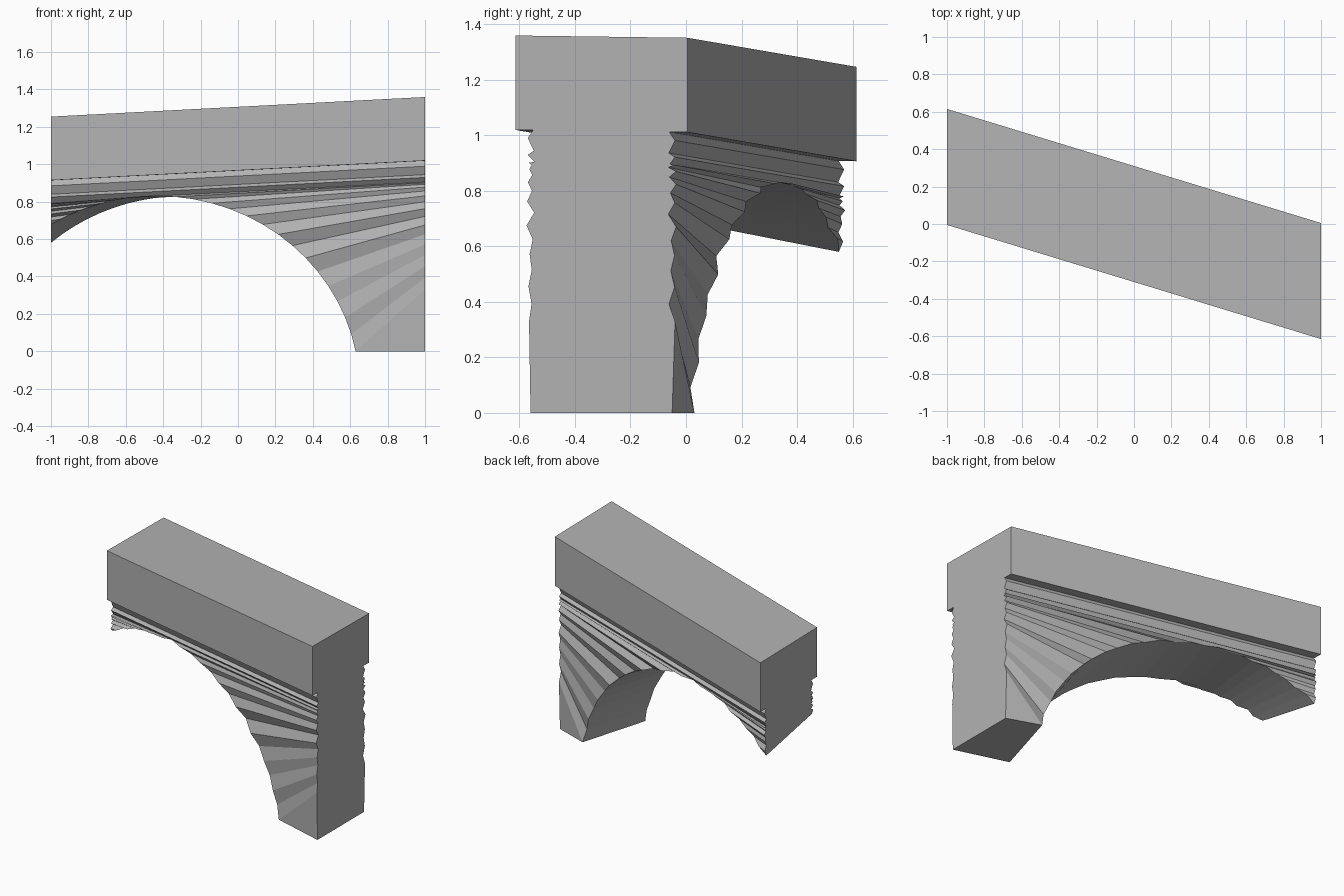
import bpy, bmesh, math, random

random.seed(4)
cube = bpy.data.objects.get("Cube")
if cube:
    bpy.data.objects.remove(cube, do_unlink=True)

# Stone colour
stone = bpy.data.materials.new("grey_stone")
stone.use_nodes = True
colour = (0.45, 0.45, 0.45, 1)
stone.diffuse_color = colour
stone.node_tree.nodes["Principled BSDF"].inputs["Base Color"].default_value = colour


def finish(name, bm):
    bmesh.ops.recalc_face_normals(bm, faces=bm.faces)
    mesh = bpy.data.meshes.new(name)
    bm.to_mesh(mesh)
    bm.free()
    mesh.materials.append(stone)
    bpy.context.collection.objects.link(bpy.data.objects.new(name, mesh))


def wall_y(x, side):
    """Outer line of the skewed plan; side is -1 at the front, 1 at the back."""
    return 0.31 * side - 0.305 * x


def beam_bottom(x, y):
    return 0.963 + 0.0485 * x - 0.013 * y


# Beam on top: a skewed, slightly tilted slab
bm = bmesh.new()
rings = []
for lift in (0, 0.34):
    ring = []
    for x, side in ((-1, -1), (1, -1), (1, 1), (-1, 1)):
        y = wall_y(x, side)
        ring.append(bm.verts.new((x, y, beam_bottom(x, y) + lift)))
    bm.faces.new(ring)
    rings.append(ring)
for i in range(4):
    j = (i + 1) % 4
    bm.faces.new((rings[0][i], rings[0][j], rings[1][j], rings[1][i]))
finish("top_beam", bm)

# Arch: folded stone faces between the vault curve and the two wall ends
RIGHT, LEFT = 15, 10
CENTRE, RADIUS_S, RADIUS_Z, DROP = -0.38, 1.1335, 1.03, 0.2
DEPTHS = (0.09, 0.075, 0.03, -0.004)
bm = bmesh.new()


def build_side(side):
    """Return the vault, +x end, -x end vertices and the base corner."""
    inset = 0.055

    def vert(x, z, fold):
        return bm.verts.new((x, wall_y(x, side) - side * (inset + fold), z))

    # The vault runs square to the wall, so its x shifts from front to back
    shift = -0.074 * side
    start = math.asin(DROP / RADIUS_Z)
    end = math.acos((-1.046 + shift - CENTRE) / RADIUS_S)
    angles = [start + (math.pi / 2 - start) * i / RIGHT for i in range(RIGHT)]
    angles += [math.pi / 2 + (end - math.pi / 2) * i / LEFT for i in range(LEFT + 1)]
    vault, plus_end, minus_end = [], [], []
    corner = vert(1, 0, 0)
    low = RADIUS_Z * math.sin(end) - DROP
    top_z = RADIUS_Z - DROP
    for i, a in enumerate(angles):
        fold = (0.012 if i % 2 else -0.012) * random.uniform(0.2, 1.3)
        x = (CENTRE + RADIUS_S * math.cos(a) - shift) / 1.046
        z = RADIUS_Z * math.sin(a) - DROP
        vault.append(vert(x, max(z, 0), fold))
        if i <= RIGHT:
            t = max(z, 0) / top_z
            apex = beam_bottom(1, wall_y(1, side)) - 0.115
            plus_end.append(vert(1, 0.33 + (apex - 0.33) * t, fold))
        if i == len(angles) - 1:
            minus_end.append(vault[-1])
        elif i >= RIGHT:
            t = (z - low) / (top_z - low)
            apex = beam_bottom(-1, wall_y(-1, side)) - 0.125
            minus_end.append(vert(-1, low + (apex - low) * t, fold))
    minus_end.reverse()

    # Folds fanning from the vault to the ends
    bm.faces.new((corner, plus_end[0], vault[0]))
    for i in range(RIGHT):
        bm.faces.new((vault[i], plus_end[i], plus_end[i + 1], vault[i + 1]))
    fan = vault[RIGHT:][::-1]
    bm.faces.new((fan[0], fan[1], minus_end[1]))
    for i in range(1, LEFT):
        bm.faces.new((fan[i], fan[i + 1], minus_end[i + 1], minus_end[i]))

    # Long courses running under the beam
    for i, depth in enumerate(DEPTHS):
        fold = 0.012 if i % 2 else -0.01
        for x, column in ((1, plus_end), (-1, minus_end)):
            column.append(vert(x, beam_bottom(x, wall_y(x, side)) - depth, fold))
        quad = [minus_end[-2], plus_end[-2], plus_end[-1], minus_end[-1]]
        if i == 0:
            quad.insert(1, vault[RIGHT])
        bm.faces.new(quad)
    return vault, [corner] + plus_end, minus_end


front, back = build_side(-1), build_side(1)

# Vault underside and both end faces join front to back
for f, b in zip(front, back):
    for i in range(len(f) - 1):
        bm.faces.new((f[i], f[i + 1], b[i + 1], b[i]))
# Pier base and hidden top
bm.faces.new((front[0][0], front[1][0], back[1][0], back[0][0]))
bm.faces.new((front[1][-1], front[2][-1], back[2][-1], back[1][-1]))
finish("arch_and_pier", bm)
